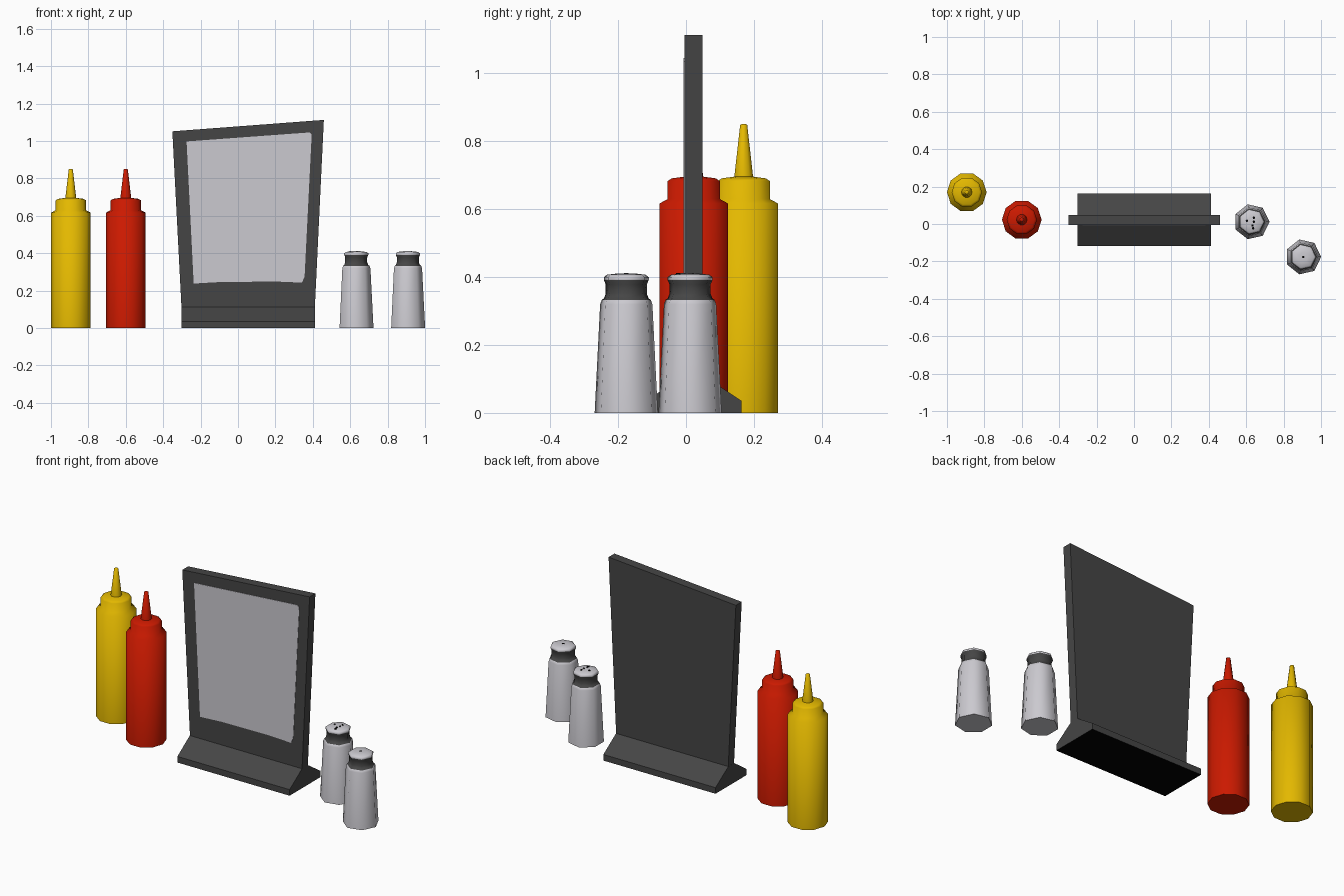
import bpy, bmesh, math

if "Cube" in bpy.data.objects:
    bpy.data.objects.remove(bpy.data.objects["Cube"])


def material(name, rgb):
    m = bpy.data.materials.new(name)
    m.diffuse_color = (*rgb, 1)
    m.use_nodes = True
    m.node_tree.nodes["Principled BSDF"].inputs["Base Color"].default_value = m.diffuse_color
    return m


RED = material("ketchup red", (0.60, 0.010, 0.0))
YELLOW = material("mustard yellow", (0.77, 0.48, 0.0))
DARK = material("dark grey", (0.060, 0.060, 0.060))
PALE = material("pale grey", (0.60, 0.59, 0.63))
BLACK = material("black", (0.0, 0.0, 0.0))


def finish(bm, name, mats, smooth=None):
    bmesh.ops.recalc_face_normals(bm, faces=bm.faces)
    me = bpy.data.meshes.new(name)
    bm.to_mesh(me)
    bm.free()
    for m in mats:
        me.materials.append(m)
    ob = bpy.data.objects.new(name, me)
    bpy.context.collection.objects.link(ob)
    if smooth:
        bpy.ops.object.select_all(action='DESELECT')
        ob.select_set(True)
        bpy.context.view_layer.objects.active = ob
        bpy.ops.object.shade_smooth_by_angle(angle=math.radians(smooth))
    return ob


def lathe(name, profile, sides, x, y, mats, smooth, band=None):
    """Turn (radius, z) points round z; faces inside the band get material 1."""
    bm = bmesh.new()
    rings = []
    for r, z in profile:
        rings.append([bm.verts.new((x + r * math.cos(2 * math.pi * i / sides),
                                    y + r * math.sin(2 * math.pi * i / sides), z))
                      for i in range(sides)])
    for a, b in zip(rings, rings[1:]):
        for i in range(sides):
            j = (i + 1) % sides
            bm.faces.new((a[i], a[j], b[j], b[i]))
    bm.faces.new(rings[0][::-1])
    bm.faces.new(rings[-1])
    if band:
        for f in bm.faces:
            if band[0] < f.calc_center_median().z < band[1]:
                f.material_index = 1
    return finish(bm, name, mats, smooth)


def prism(name, points, axis, lo, hi, mat):
    """Extrude a polygon along x (points are y, z) or along y (points are x, z)."""
    bm = bmesh.new()
    put = (lambda p, d: (d, p[0], p[1])) if axis == 'x' else (lambda p, d: (p[0], d, p[1]))
    a = [bm.verts.new(put(p, lo)) for p in points]
    b = [bm.verts.new(put(p, hi)) for p in points]
    bm.faces.new(a)
    bm.faces.new(b)
    for i in range(len(a)):
        j = (i + 1) % len(a)
        bm.faces.new((a[i], a[j], b[j], b[i]))
    return finish(bm, name, [mat])


# squeeze bottles: body, lid and nozzle in one profile
bottle = [(0.106, 0), (0.106, 0.617), (0.081, 0.630), (0.081, 0.683),
          (0.068, 0.691), (0.029, 0.696), (0.011, 0.848), (0.006, 0.851)]
lathe("mustard_bottle", bottle, 10, -0.894, 0.17, [YELLOW], 65)
lathe("ketchup_bottle", bottle, 10, -0.600, 0.023, [RED], 65)

# shakers: tapered body, dark waisted neck, pale domed cap
shaker = [(0.0955, 0), (0.079, 0.320), (0.074, 0.333), (0.067, 0.338), (0.062, 0.352),
          (0.062, 0.378), (0.068, 0.392), (0.068, 0.400), (0.058, 0.407), (0.025, 0.411)]
HOLES = {"salt": [(-0.025, 0.005), (0.005, -0.02), (0.012, 0.0), (0.012, 0.022), (0.008, -0.035)],
         "pepper": [(0, 0)]}
for name, x, y in (("salt", 0.629, 0.012), ("pepper", 0.905, -0.176)):
    lathe(name + "_shaker", shaker, 7, x, y, [PALE, DARK], 60, (0.335, 0.389))
    for k, (dx, dy) in enumerate(HOLES[name]):
        lathe(f"{name}_hole_{k + 1}", [(0.007, 0.405), (0.007, 0.412)], 6,
              x + dx, y + dy, [BLACK], None)

# menu stand: wedge base with black underside, flared slanted panel, paper sheet
base = prism("stand_base", [(-0.118, 0), (0.164, 0), (0.164, 0.035), (0.049, 0.112),
                            (-0.005, 0.112), (-0.118, 0.035)], 'x', -0.303, 0.411, DARK)
base.data.materials.append(BLACK)
for p in base.data.polygons:
    if p.normal.z < -0.9:
        p.material_index = 1
prism("stand_panel", [(-0.299, 0.05), (0.408, 0.05), (0.459, 1.113), (-0.351, 1.052)],
      'y', -0.005, 0.048, DARK)
prism("menu_sheet", [(-0.237, 0.238), (-0.1, 0.246), (0.2, 0.249), (0.342, 0.243),
                     (0.356, 0.275), (0.394, 1.035), (0.382, 1.046), (-0.275, 0.998)],
      'y', -0.007, -0.004, PALE)
